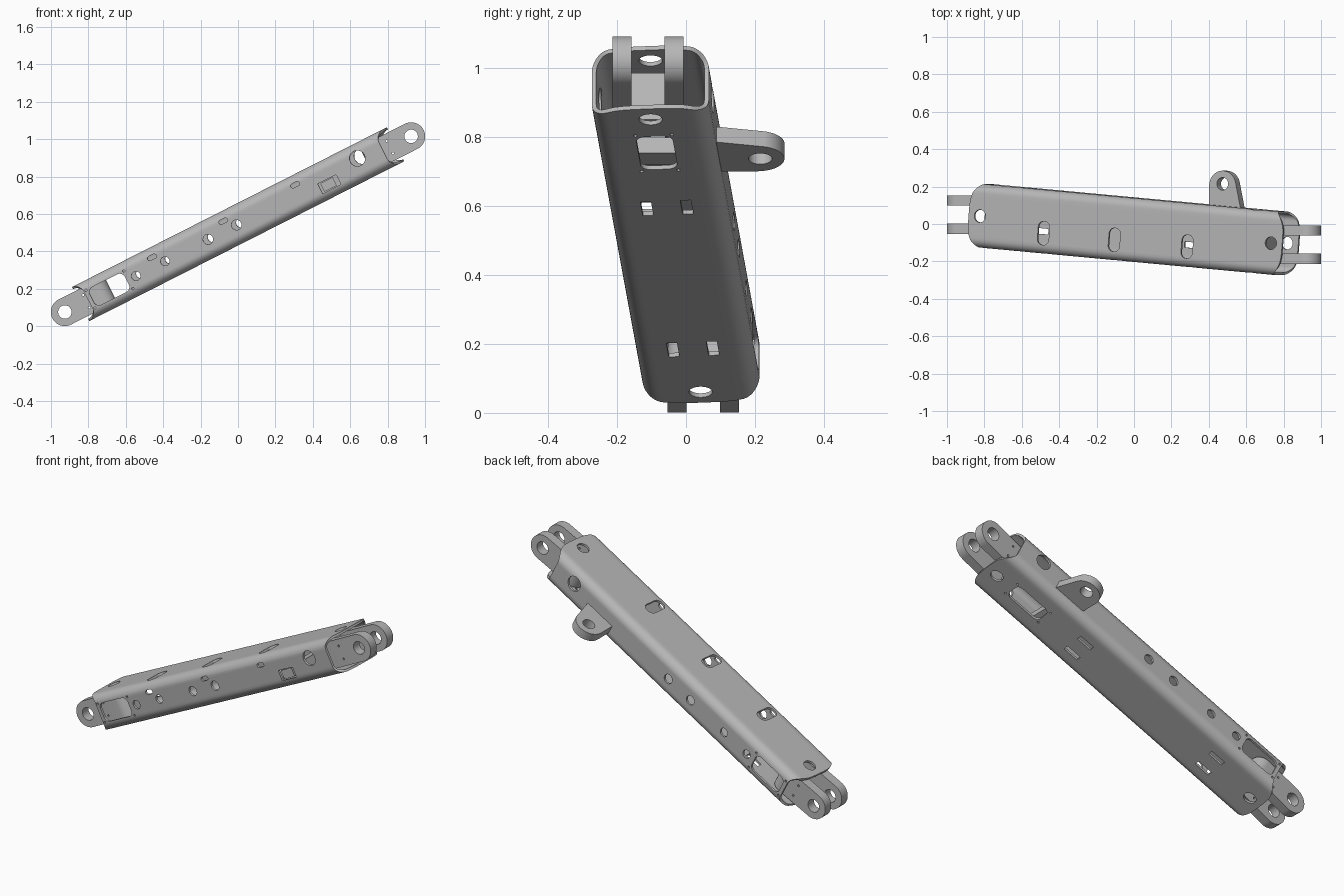
import bpy, bmesh, math
from mathutils import Matrix

if "Cube" in bpy.data.objects:
    bpy.data.objects.remove(bpy.data.objects["Cube"], do_unlink=True)

steel = bpy.data.materials.new("grey steel")
steel.use_nodes = True
GREY = (0.47, 0.47, 0.47, 1)
steel.diffuse_color = GREY
steel.node_tree.nodes["Principled BSDF"].inputs["Base Color"].default_value = GREY

# Beam frame: local x along the inclined beam, y across, z out of the top plate
FRAME = Matrix.Translation((0, -0.03, 0.546)) @ Matrix.Rotation(math.radians(-26.9), 4, 'Y')
TUBE = FRAME @ Matrix.Rotation(math.radians(-4.75), 4, 'Z')
HALF_W, HALF_H, WALL, CORNER = 0.17, 0.102, 0.013, 0.05


def arc(cx, cy, r, a0, a1, n=16):
    angles = [math.radians(a0 + (a1 - a0) * i / n) for i in range(n + 1)]
    return [(cx + r * math.cos(a), cy + r * math.sin(a)) for a in angles]


def circle(cx, cy, r, n=32):
    return arc(cx, cy, r, 0, 360, n)[:-1]


def rounded(cx, cy, w, h, r, n=8):
    pts = []
    for k, (sx, sy) in enumerate([(1, 1), (-1, 1), (-1, -1), (1, -1)]):
        pts += arc(cx + sx * (w / 2 - r), cy + sy * (h / 2 - r), r, 90 * k, 90 * k + 90, n)
    return pts


def prism(bm, pts, axis, lo, hi):
    """Extrude an outline along y or z."""
    def place(p, d):
        return (p[0], d, p[1]) if axis == 'y' else (p[0], p[1], d)
    a = [bm.verts.new(place(p, lo)) for p in pts]
    b = [bm.verts.new(place(p, hi)) for p in pts]
    bm.faces.new(a)
    bm.faces.new(b)
    for i in range(len(a)):
        j = (i + 1) % len(a)
        bm.faces.new((a[i], a[j], b[j], b[i]))


def finish(name, bm, matrix):
    bmesh.ops.remove_doubles(bm, verts=bm.verts, dist=1e-6)
    bmesh.ops.recalc_face_normals(bm, faces=bm.faces)
    bm.transform(matrix)
    mesh = bpy.data.meshes.new(name)
    bm.to_mesh(mesh)
    bm.free()
    mesh.materials.append(steel)
    ob = bpy.data.objects.new(name, mesh)
    bpy.context.collection.objects.link(ob)
    return ob


def solid(name, outlines, matrix):
    bm = bmesh.new()
    for o in outlines:
        prism(bm, *o)
    return finish(name, bm, matrix)


def activate(ob):
    bpy.ops.object.select_all(action='DESELECT')
    ob.select_set(True)
    bpy.context.view_layer.objects.active = ob


def boolean(ob, cutter, operation):
    cutter.hide_render = True
    mod = ob.modifiers.new("cut", 'BOOLEAN')
    mod.operation, mod.solver, mod.object = operation, 'EXACT', cutter
    activate(ob)
    bpy.ops.object.modifier_apply(modifier=mod.name)
    bpy.data.objects.remove(cutter, do_unlink=True)


def smooth(ob):
    activate(ob)
    bpy.ops.object.shade_smooth_by_angle(angle=math.radians(30))


# Box tube with rounded corners and bulging plate ends
def section(inset):
    pts = rounded(0, 0, 2 * (HALF_W - inset), 2 * (HALF_H - inset), CORNER - inset)
    out = []
    for i, p in enumerate(pts):
        q = pts[(i + 1) % len(pts)]
        n = 12 if (i + 1) % 9 == 0 else 1
        out += [(p[0] + (q[0] - p[0]) * k / n, p[1] + (q[1] - p[1]) * k / n) for k in range(n)]
    return out


bm = bmesh.new()
outer, inner = section(0), section(WALL)
rings = []
for side in (-1, 1):
    for ring in (outer, inner):
        rings.append([bm.verts.new((side * (0.887 + 0.056 * (1 - (o[0] / HALF_W) ** 4)), p[0], p[1]))
                      for o, p in zip(outer, ring)])
left_out, left_in, right_out, right_in = rings
for a, b in ((left_out, right_out), (left_in, right_in), (left_out, left_in), (right_out, right_in)):
    for i in range(len(a)):
        j = (i + 1) % len(a)
        bm.faces.new((a[i], a[j], b[j], b[i]))
tube = finish("box_tube", bm, TUBE)

# Openings, each limited to one wall
FRONT, BACK = ('y', -0.21, -0.135), ('y', 0.135, 0.21)
TOP, BOTTOM = ('z', 0.075, 0.14), ('z', -0.14, -0.075)
cuts = []


def cut(pts, *walls):
    for w in walls:
        cuts.append((pts, *w))


def window(t, *walls):
    cut(rounded(t, 0, 0.21, 0.106, 0.03), *walls)
    for st in (-1, 1):
        for sn in (-1, 1):
            cut(circle(t + st * 0.114, sn * 0.053, 0.006, 12), *walls)


window(-0.76, FRONT, BACK)
window(0.66, BOTTOM)
for t, n, r in ((0.005, 0, 0.027), (-0.166, 0, 0.027), (-0.425, 0, 0.024),
                (-0.6, 0, 0.024), (0.745, 0.025, 0.042)):
    cut(circle(t, n, r), FRONT, BACK)
for t in (-0.478, -0.049, 0.383):
    cut(rounded(t, 0.05, 0.05, 0.024, 0.0119), FRONT)
cut(rounded(0.548, -0.03, 0.11, 0.058, 0.004), FRONT)
for t in (-0.875, 0.875):
    cut(circle(t, 0, 0.034), TOP, BOTTOM)
for t in (-0.488, -0.062, 0.376):
    cut(rounded(t, -0.06, 0.068, 0.125, 0.03), TOP)
for t in (-0.6, 0.307):
    for w in (-0.058, 0.058):
        cut(rounded(t, w, 0.088, 0.031, 0.003), BOTTOM)
boolean(tube, solid("tube_cutter", cuts, TUBE), 'DIFFERENCE')
smooth(tube)

# Bent strap forks at both ends
half = [(0.82, 0.048), (1.13, 0.048), (1.13, 0.103)] + arc(0.825, 0.043, 0.06, 90, 180, 10)
strap = half + [(u, -y) for u, y in reversed(half)]
EYE = 1.038
for name, turn in (("left_fork", 0), ("right_fork", math.pi)):
    m = FRAME @ Matrix.Rotation(turn, 4, 'Z') @ Matrix.Translation((0, -0.08, 0))
    fork = solid(name, [(strap, 'z', -0.1, 0.1)], m)
    outline = [(0.7, -0.075)] + arc(EYE, 0, 0.075, -90, 90, 32) + [(0.7, 0.075)]
    boolean(fork, solid("fork_outline", [(outline, 'y', -0.3, 0.3)], m), 'INTERSECT')
    holes = [(circle(EYE, 0, 0.036), 'y', -0.3, 0.3)]
    holes += [(circle(0.91, n, 0.006, 12), 'y', -0.3, 0.3) for n in (-0.037, 0.037)]
    boolean(fork, solid("fork_holes", holes, m), 'DIFFERENCE')
    smooth(fork)

# Side bracket with a tongue reaching the front slot
bracket_outline = ([(0.49, -0.205), (0.49, 0.118), (0.448, 0.118)]
                   + arc(0.528, 0.235, 0.08, 180, 15, 24)
                   + [(0.635, 0.118), (0.565, 0.118), (0.565, -0.205)])
bracket = solid("side_bracket", [(bracket_outline, 'z', -0.055, -0.005)], FRAME)
boolean(bracket, solid("bracket_hole", [(circle(0.528, 0.245, 0.034), 'z', -0.1, 0.1)], FRAME), 'DIFFERENCE')
smooth(bracket)
